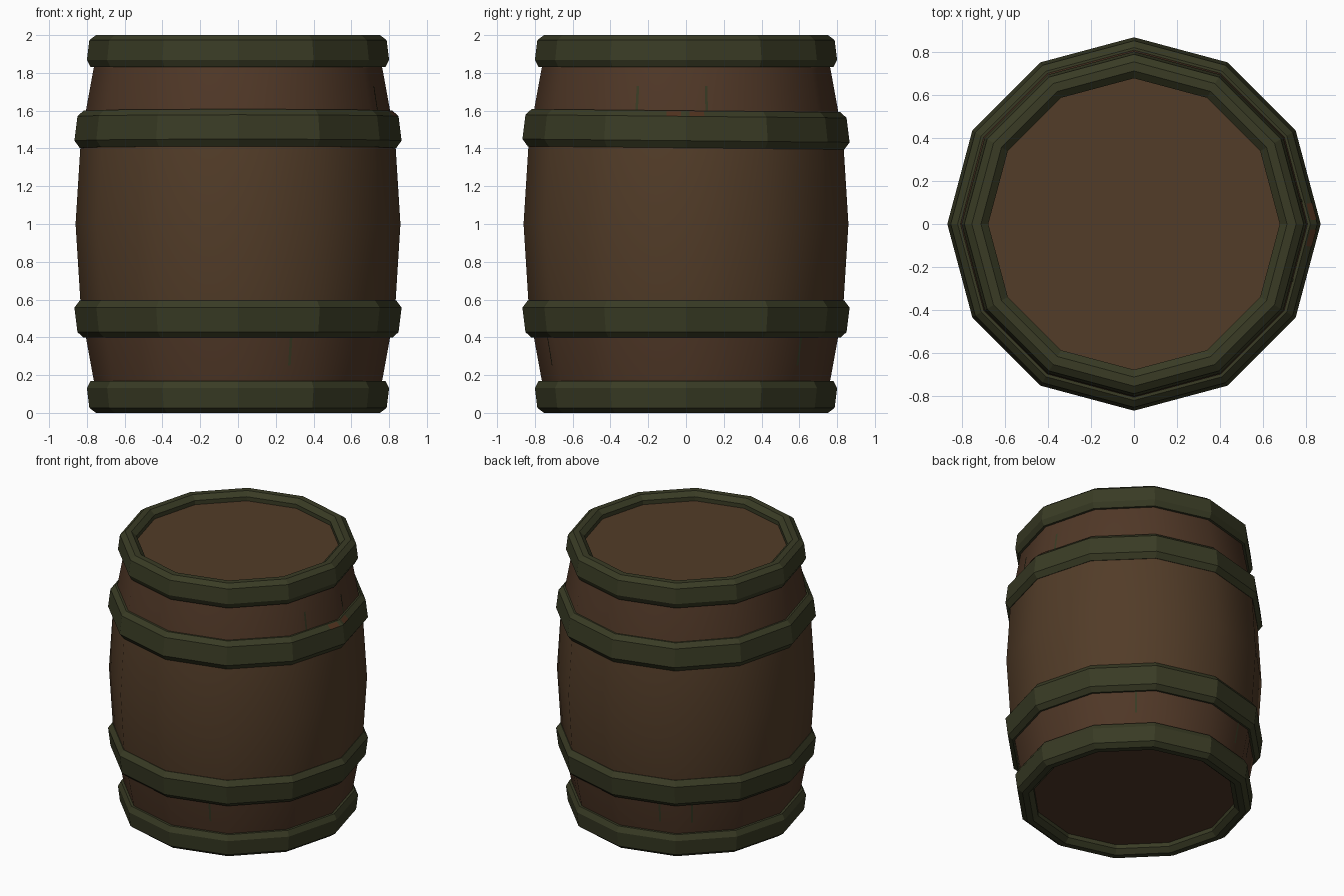
import bpy, math

if "Cube" in bpy.data.objects:
    bpy.data.objects.remove(bpy.data.objects["Cube"])

SIDES = 12


def material(name, rgb):
    m = bpy.data.materials.new(name)
    m.diffuse_color = (*rgb, 1)
    m.use_nodes = True
    m.node_tree.nodes["Principled BSDF"].inputs["Base Color"].default_value = m.diffuse_color
    return m


wood = material("brown wood", (0.084, 0.045, 0.021))
red_wood = material("reddish wood", (0.080, 0.039, 0.020))
iron = material("mossy iron", (0.041, 0.044, 0.018))
rust = material("rust", (0.085, 0.033, 0.014))


def make(name, verts, faces, *mats):
    me = bpy.data.meshes.new(name)
    me.from_pydata(verts, [], faces)
    for m in mats:
        me.materials.append(m)
    ob = bpy.data.objects.new(name, me)
    bpy.context.collection.objects.link(ob)
    return ob


def lathe(name, profile, *mats, closed=False):
    """Spin a (radius, z) profile, listed bottom-outside-top, into 12 sides."""
    n = len(profile)
    verts = [(r * math.cos(a), r * math.sin(a), z)
             for r, z in profile
             for a in (2 * math.pi * k / SIDES for k in range(SIDES))]
    faces = []
    for i in range(n if closed else n - 1):
        j = (i + 1) % n
        for k in range(SIDES):
            l = (k + 1) % SIDES
            faces.append((i * SIDES + k, i * SIDES + l, j * SIDES + l, j * SIDES + k))
    if not closed:  # flat end caps
        faces.append(tuple(reversed(range(SIDES))))
        faces.append(tuple(range((n - 1) * SIDES, n * SIDES)))
    return make(name, verts, faces, *mats)


def flip(profile):
    return [(r, 2 - z) for r, z in reversed(profile)]


# Staves: bulging smooth body, redder outside the middle hoops; ends are the lids
half = [(0.70, 0.06), (0.735, 0.06), (0.765, 0.18), (0.805, 0.40), (0.835, 0.60)]
body = lathe("barrel_body", half + [(0.86, 1.0)] + flip(half), wood, red_wood)
for p in body.data.polygons:
    p.use_smooth = len(p.vertices) == 4
    if abs(p.center.z - 1) > 0.55 and (p.center.z < 1 or len(p.vertices) == 4):
        p.material_index = 1

# Rim hoops at both ends, with an inner lip around the recessed lid
rim = [(0.74, 1.83), (0.78, 1.83), (0.80, 1.868), (0.787, 1.973),
       (0.752, 2.0), (0.71, 2.0), (0.676, 1.97), (0.676, 1.93)]
lathe("top_rim_hoop", rim, iron, closed=True).data
lathe("bottom_rim_hoop", flip(rim), iron, closed=True)

# Middle hoops; the upper one sits slightly crooked
hoop = [(0.80, 1.405), (0.838, 1.405), (0.866, 1.443), (0.85, 1.572),
        (0.818, 1.602), (0.78, 1.602)]
lathe("lower_hoop", flip(hoop), iron, closed=True)
upper = lathe("upper_hoop", hoop, iron, closed=True)
tilt = -0.0125
for v in upper.data.vertices:
    v.co.z += tilt * v.co.y * 0.8 - 0.002


def plate(name, deg, width, z0, r0, z1, r1, mat):
    """Thin mark lying on one flat side; r0 and r1 are corner radii there."""
    mid = math.radians(math.floor(deg / 30) * 30 + 15)
    verts = []
    for z, r, s in ((z0, r0, -1), (z0, r0, 1), (z1, r1, 1), (z1, r1, -1)):
        d = r * math.cos(math.pi / SIDES) + 0.003
        t = d * math.tan(math.radians(deg) - mid) + s * width / 2
        verts.append((d * math.cos(mid) - t * math.sin(mid),
                      d * math.sin(mid) + t * math.cos(mid), z))
    make(name, verts, [(0, 1, 2, 3)], mat)


# Green drips running from the hoops
for i, deg in enumerate((-69, 51, 112, 128)):
    plate(f"lower_drip_{i}", deg, 0.014, 0.25, 0.778, 0.41, 0.807, iron)
for i, deg in enumerate((-19.5, 8)):
    plate(f"upper_drip_{i}", deg, 0.014, 1.60, 0.805, 1.73, 0.784, iron)

# Rust spots on the upper hoop bevel
for i, deg in enumerate((-4.5, 4)):
    plate(f"rust_spot_{i}", deg, 0.08, 1.572, 0.85, 1.597, 0.822, rust)
